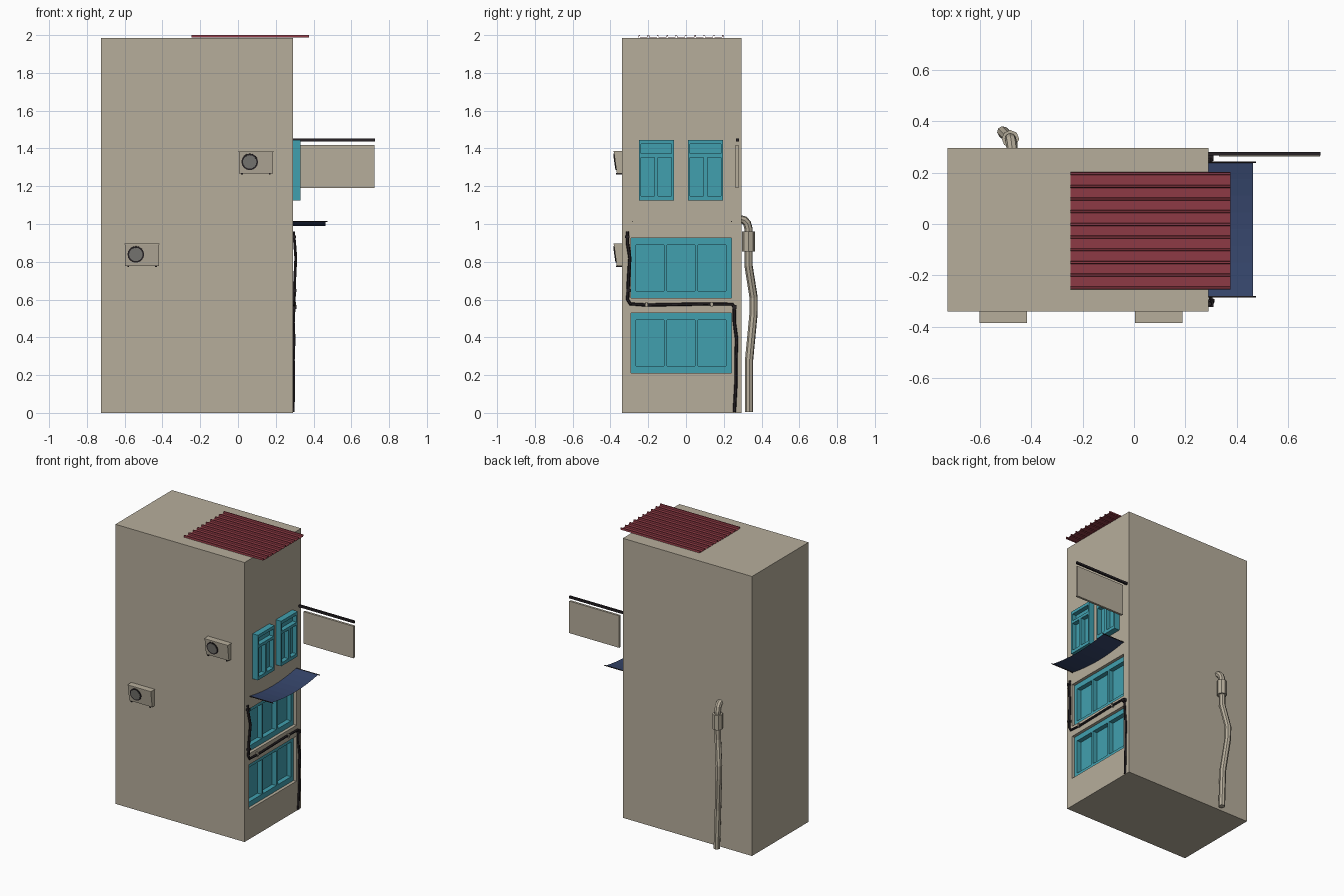
import bpy, bmesh, math
from mathutils import Vector

if "Cube" in bpy.data.objects:
    bpy.data.objects.remove(bpy.data.objects["Cube"])


def mat(name, rgb):
    m = bpy.data.materials.new(name)
    m.diffuse_color = (*rgb, 1)
    m.use_nodes = True
    m.node_tree.nodes["Principled BSDF"].inputs["Base Color"].default_value = m.diffuse_color
    return m


BEIGE = mat("beige_plaster", (0.47, 0.42, 0.33))
TEAL = mat("teal_paint", (0.053, 0.35, 0.43))
RED = mat("red_metal", (0.27, 0.042, 0.058))
NAVY = mat("navy_cloth", (0.037, 0.061, 0.15))
DARK = mat("dark_metal", (0.02, 0.016, 0.019))
GREY = mat("grey_grille", (0.2, 0.195, 0.18))


def finish(bm, name, material):
    bmesh.ops.recalc_face_normals(bm, faces=bm.faces)
    me = bpy.data.meshes.new(name)
    bm.to_mesh(me)
    bm.free()
    ob = bpy.data.objects.new(name, me)
    bpy.context.collection.objects.link(ob)
    me.materials.append(material)
    return ob


def boxes(name, ranges, material):
    """One object from boxes given as (x0, x1, y0, y1, z0, z1)."""
    bm = bmesh.new()
    for x0, x1, y0, y1, z0, z1 in ranges:
        vs = bmesh.ops.create_cube(bm, size=1)["verts"]
        for v in vs:
            v.co = Vector(((x0 + x1) / 2 + v.co.x * (x1 - x0),
                           (y0 + y1) / 2 + v.co.y * (y1 - y0),
                           (z0 + z1) / 2 + v.co.z * (z1 - z0)))
    return finish(bm, name, material)


def carve(ob, ranges):
    """Cut box shaped recesses out of an object."""
    cutter = boxes("recess_cutter", ranges, ob.data.materials[0])
    cutter.hide_render = True
    mod = ob.modifiers.new("recess", "BOOLEAN")
    mod.operation, mod.solver, mod.object = "DIFFERENCE", "EXACT", cutter
    bpy.context.view_layer.objects.active = ob
    bpy.ops.object.modifier_apply(modifier=mod.name)
    bpy.data.objects.remove(cutter)


def pipe(name, points, radius, material, res=1):
    cu = bpy.data.curves.new(name, "CURVE")
    cu.dimensions = "3D"
    cu.bevel_depth, cu.bevel_resolution, cu.use_fill_caps = radius, res, True
    sp = cu.splines.new("POLY")
    sp.points.add(len(points) - 1)
    for p, co in zip(sp.points, points):
        p.co = (*co, 1)
    sp.use_smooth = False
    ob = bpy.data.objects.new(name, cu)
    bpy.context.collection.objects.link(ob)
    cu.materials.append(material)
    bpy.ops.object.select_all(action="DESELECT")
    ob.select_set(True)
    bpy.context.view_layer.objects.active = ob
    bpy.ops.object.convert(target="MESH")
    return bpy.context.object


# building block with two recessed window openings
WY0, WY1 = -0.29, 0.24
LOWER = [(0.21, 0.53), (0.607, 0.925)]
building = boxes("building", [(-0.725, 0.29, -0.34, 0.295, 0, 1.985)], BEIGE)
carve(building, [(0.225, 0.4, WY0, WY1, a, b) for a, b in LOWER])

# lower windows, three panes each, set back in the openings
for i, (a, b) in enumerate(LOWER):
    w = boxes(f"lower_window_{i + 1}", [(0.226, 0.268, WY0, WY1, a, b)], TEAL)
    carve(w, [(0.235, 0.4, -0.264 + k * 0.164, -0.116 + k * 0.164, a + 0.037, b - 0.037)
              for k in range(3)])

# upper windows, projecting, with a transom above two panes
for i, y in enumerate((-0.25, 0.01)):
    w = boxes(f"upper_window_{i + 1}", [(0.285, 0.332, y, y + 0.186, 1.125, 1.445)], TEAL)
    carve(w, [(0.3, 0.4, y + 0.012, y + 0.174, 1.372, 1.423),
              (0.3, 0.4, y + 0.012, y + 0.083, 1.148, 1.352),
              (0.3, 0.4, y + 0.103, y + 0.174, 1.148, 1.352)])

# ribbed roof sheet
bm = bmesh.new()
profile = []
for i in range(10):
    y = -0.248 + i * 0.0493
    profile += [(y - 0.005, 1.988), (y - 0.003, 2.0), (y + 0.003, 2.0), (y + 0.005, 1.988)]
rows = [[bm.verts.new((x, y, z)) for y, z in profile] for x in (-0.247, 0.375)]
for k in range(len(profile) - 1):
    bm.faces.new((rows[0][k], rows[1][k], rows[1][k + 1], rows[0][k + 1]))
roof = finish(bm, "ribbed_roof_sheet", RED)
sol = roof.modifiers.new("thickness", "SOLIDIFY")
sol.thickness, sol.offset = 0.002, 0

# sagging awning cloth and its side rods
bm = bmesh.new()
N = 8
rows = []
for x in (0.29, 0.463):
    rows.append([bm.verts.new((x, -0.28 + 0.52 * k / N,
                               1.014 - 0.025 * (1 - (2 * k / N - 1) ** 2)))
                 for k in range(N + 1)])
for k in range(N):
    bm.faces.new((rows[0][k], rows[1][k], rows[1][k + 1], rows[0][k + 1]))
finish(bm, "awning_cloth", NAVY)
for i, y in enumerate((-0.282, 0.24)):
    pipe(f"awning_rod_{i + 1}", [(0.285, y, 1.013), (0.473, y, 1.013)], 0.003, DARK)

# hanging sign board and its rod
boxes("sign_board", [(0.33, 0.722, 0.263, 0.279, 1.19, 1.417)], BEIGE)
boxes("sign_rod", [(0.28, 0.725, 0.266, 0.28, 1.437, 1.452)], DARK)

# wall air units: tilted case, lid, round grille, feet
for i, (x, z) in enumerate(((0.005, 1.265), (-0.598, 0.775))):
    n = i + 1
    case = boxes(f"air_unit_{n}", [(x, x + 0.18, -0.382, -0.335, z + 0.003, z + 0.118)], BEIGE)
    for v in case.data.vertices:
        if v.co.y < -0.36 and v.co.z < z + 0.05:
            v.co.y += 0.016
    boxes(f"air_unit_lid_{n}", [(x - 0.002, x + 0.183, -0.385, -0.335, z + 0.116, z + 0.121)], BEIGE)
    boxes(f"air_unit_feet_{n}", [(x + dx, x + dx + 0.01, -0.37, -0.335, z - 0.003, z + 0.004)
                                 for dx in (0.012, 0.158)], DARK)
    for part, r, y, m in (("rim", 0.044, -0.3755, DARK), ("grille", 0.036, -0.377, GREY)):
        bpy.ops.mesh.primitive_cylinder_add(vertices=16, radius=r, depth=0.006,
                                            location=(x + 0.057, y, z + 0.064),
                                            rotation=(math.pi / 2 + math.atan2(0.016, 0.115), 0, 0))
        ob = bpy.context.object
        ob.name = f"air_unit_{part}_{n}"
        ob.data.materials.append(m)

# dark conduit wandering across the window wall
pipe("wall_conduit", [(0.293, -0.31, 0.96), (0.3, -0.31, 0.9), (0.306, -0.297, 0.82),
                      (0.3, -0.305, 0.7), (0.298, -0.309, 0.6), (0.298, -0.295, 0.577),
                      (0.297, -0.21, 0.571), (0.297, 0.1, 0.577), (0.297, 0.245, 0.575),
                      (0.297, 0.255, 0.56), (0.293, 0.256, 0.48), (0.297, 0.268, 0.39),
                      (0.293, 0.264, 0.28), (0.295, 0.264, 0.15), (0.292, 0.256, 0.005)],
     0.0085, DARK)
boxes("conduit_joints", [(0.285, 0.308, -0.322, -0.3, 0.925, 0.94),
                         (0.287, 0.309, 0.245, 0.268, 0.55, 0.57),
                         (0.287, 0.309, -0.316, -0.294, 0.64, 0.655)], DARK)
boxes("conduit_clips", [(0.287, 0.308, y, y + 0.012, 0.564, 0.588) for y in (-0.215, 0.13)], BEIGE)

# drain pipe on the rear wall with elbow and collar
pipe("drain_pipe", [(-0.473, 0.285, 1.026), (-0.475, 0.308, 1.02), (-0.478, 0.323, 1.004),
                    (-0.48, 0.331, 0.975), (-0.482, 0.331, 0.78), (-0.51, 0.358, 0.61),
                    (-0.508, 0.357, 0.52), (-0.485, 0.334, 0.28), (-0.476, 0.334, 0.005)],
     0.022, BEIGE, 2)
pipe("drain_collar", [(-0.48, 0.331, 0.855), (-0.48, 0.331, 0.96)], 0.034, BEIGE, 2)
